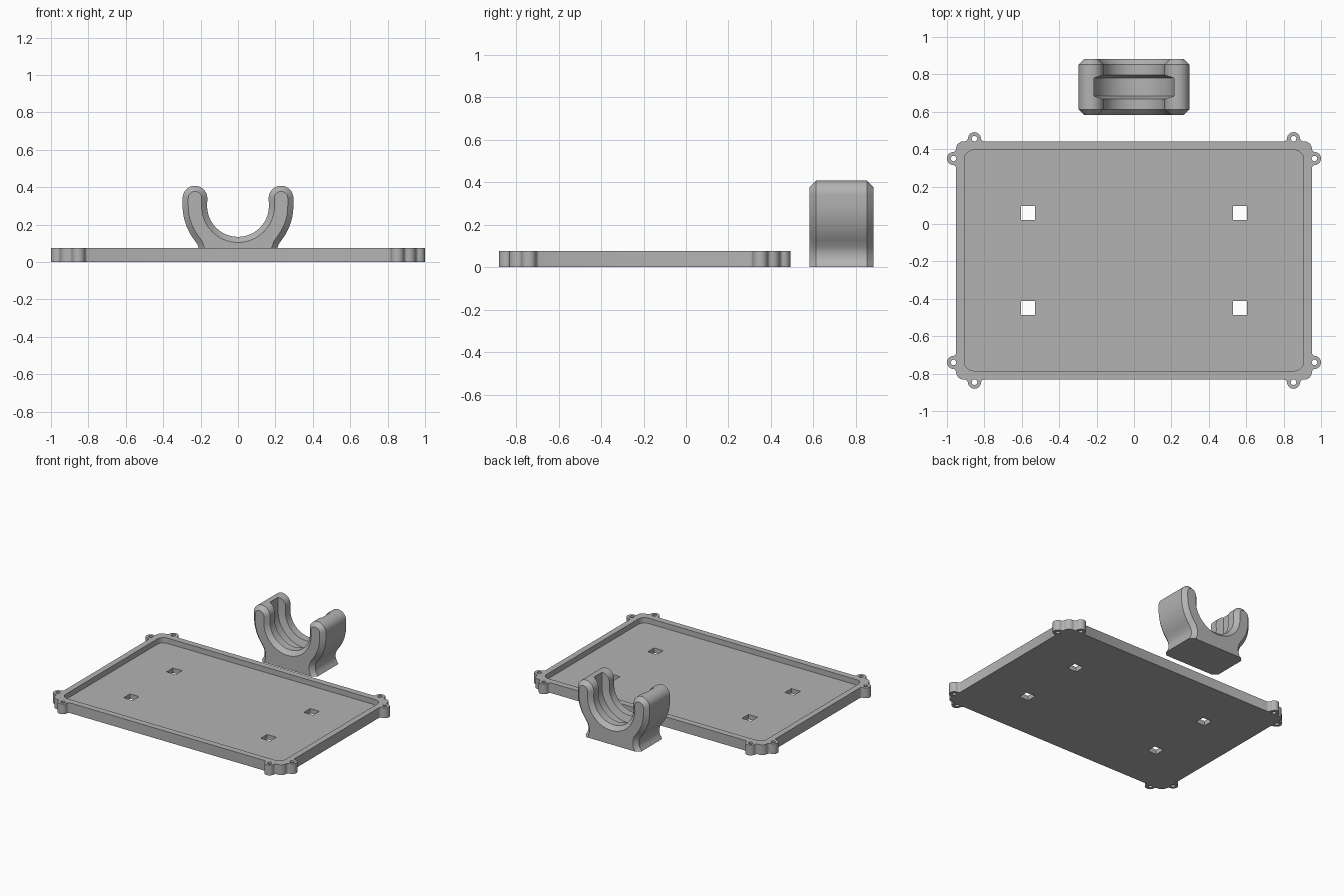
import bpy, bmesh, math
from mathutils import Vector

if "Cube" in bpy.data.objects:
    bpy.data.objects.remove(bpy.data.objects["Cube"])

grey = bpy.data.materials.new("plain grey")
grey.diffuse_color = (0.45, 0.45, 0.45, 1)
grey.use_nodes = True
grey.node_tree.nodes["Principled BSDF"].inputs["Base Color"].default_value = grey.diffuse_color


def arc(cx, cy, r, a0, a1, n):
    """Points on an arc, angles in degrees."""
    return [(cx + r * math.cos(math.radians(a0 + (a1 - a0) * i / n)),
             cy + r * math.sin(math.radians(a0 + (a1 - a0) * i / n))) for i in range(n + 1)]


def loft(name, rings):
    """Closed solid through rings of equal length, capped at both ends."""
    bm = bmesh.new()
    loops = [[bm.verts.new(p) for p in ring] for ring in rings]
    for a, b in zip(loops, loops[1:]):
        for i in range(len(a)):
            j = (i + 1) % len(a)
            bm.faces.new((a[i], a[j], b[j], b[i]))
    bm.faces.new(loops[0])
    bm.faces.new(loops[-1])
    bmesh.ops.recalc_face_normals(bm, faces=bm.faces)
    mesh = bpy.data.meshes.new(name)
    bm.to_mesh(mesh)
    bm.free()
    mesh.materials.append(grey)
    ob = bpy.data.objects.new(name, mesh)
    bpy.context.collection.objects.link(ob)
    return ob


def slab(name, outline, z0, z1):
    return loft(name, [[(x, y, z) for x, y in outline] for z in (z0, z1)])


def cut(ob, cutters):
    """Subtract the cutters from ob and delete them."""
    bpy.context.view_layer.objects.active = ob
    for c in cutters:
        m = ob.modifiers.new("cut", 'BOOLEAN')
        m.operation, m.solver, m.object = 'DIFFERENCE', 'EXACT', c
        bpy.ops.object.modifier_apply(modifier=m.name)
        bpy.data.objects.remove(c)


def smooth(ob):
    bpy.ops.object.select_all(action='DESELECT')
    ob.select_set(True)
    bpy.context.view_layer.objects.active = ob
    bpy.ops.object.shade_smooth_by_angle(angle=math.radians(28))


def mirrored(quarter, cy):
    """Repeat a first-quadrant outline in all four quadrants."""
    half = quarter + [(-x, y) for x, y in reversed(quarter)]
    return [(x, y + cy) for x, y in half + [(-x, -y) for x, y in half]]


# Tray: rounded slab with two screw lugs beside each corner
CY, HX, HY, H, FLOOR = -0.195, 0.951, 0.637, 0.076, 0.036
lug = ([(-0.05, 0), (-0.042, 0.003), (-0.037, 0.008)]
       + arc(0, 0.014, 0.035, 180, 0, 14) + [(0.037, 0.008), (0.042, 0.003), (0.05, 0)])
side_lug = [(HX + n, 0.545 + t) for t, n in lug]
end_lug = [(0.853 - t, HY + n) for t, n in lug]
corner = arc(HX - 0.04, HY - 0.04, 0.04, 0, 90, 8)
tray = slab("tray", mirrored(side_lug + corner + end_lug, CY), 0, H)

# Tray recess, square slots and screw holes
cutters = [slab("recess", mirrored(arc(0.857, 0.54, 0.05, 0, 90, 8), CY), FLOOR, 0.2)]
for sx in (-1, 1):
    for sy in (-1, 1):
        x, y, s = sx * 0.566, CY + sy * 0.253, 0.0375
        cutters.append(slab("slot", [(x - s, y - s), (x + s, y - s),
                                     (x + s, y + s), (x - s, y + s)], -0.1, 0.2))
        for hx, hy in ((HX + 0.014, 0.545), (0.853, HY + 0.014)):
            ring = arc(sx * hx, CY + sy * hy, 0.015, 0, 360, 16)[:-1]
            cutters.append(slab("screw_hole", ring, -0.1, 0.2))
cut(tray, cutters)
smooth(tray)

# Clip: U-shaped cradle on a flared foot, extruded along y with bevelled ends
CZ, Y0, Y1, BEV = 0.30, 0.582, 0.882, 0.03
right = ([(0.232, 0), (0.217, 0.022), (0.209, 0.045), (0.209, 0.07), (0.217, 0.095)]
         + arc(0, CZ, 0.296, -36, 0, 10)
         + arc(0.23, 0.342, 0.066, 0, 180, 20)
         + arc(0, CZ, 0.165, 0, -90, 24)[:-1])
profile = right + [(0, CZ - 0.165)] + [(-x, z) for x, z in reversed(right)]


def inset(points, d):
    """Offset a counter-clockwise outline inwards, keeping the foot on the ground."""
    out = []
    for i, p in enumerate(points):
        a, b, c = (Vector(points[k % len(points)]) for k in (i - 1, i, i + 1))
        if p[1] == 0:
            out.append((p[0] - math.copysign(d, p[0]), 0))
            continue
        t = ((b - a).normalized() + (c - b).normalized()).normalized()
        out.append((p[0] - t.y * d, p[1] + t.x * d))
    return out


small = inset(profile, BEV)
clip = loft("clip", [[(x, y, z) for x, z in ring] for ring, y in
                     ((small, Y0), (profile, Y0 + BEV), (profile, Y1 - BEV), (small, Y1))])


# Groove with sloped sides around the inside of the cradle
def groove_ring(r, y):
    return [(x, y, z) for x, z in [(r, 0.6)] + arc(0, CZ, r, 0, -180, 40) + [(-r, 0.6)]]


mid = (Y0 + Y1) / 2
groove = loft("groove", [groove_ring(r, mid + o) for r, o in
                         ((0.15, -0.068), (0.215, -0.048), (0.215, 0.048), (0.15, 0.068))])
cut(clip, [groove])
smooth(clip)
